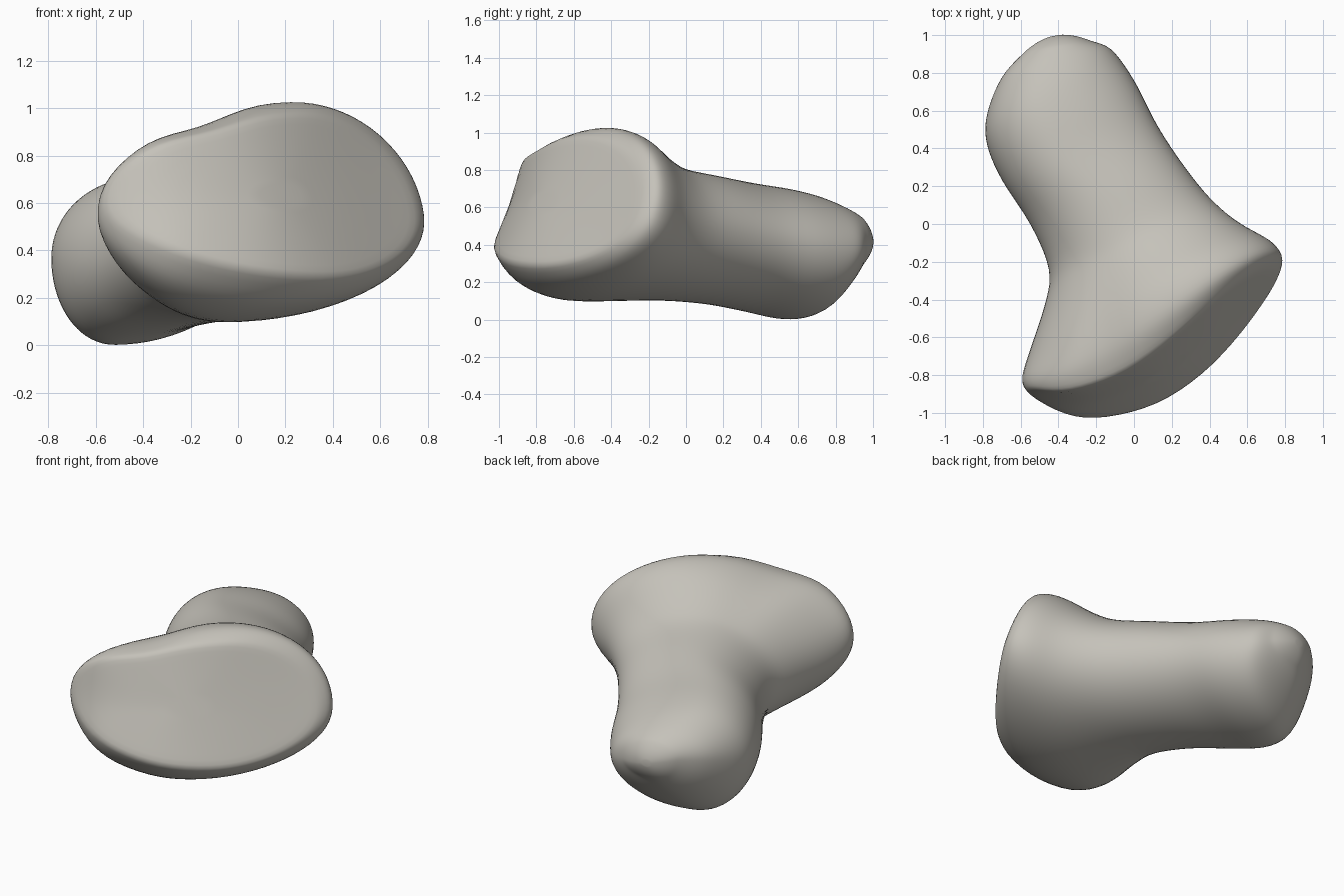
import bpy, bmesh, math
from mathutils import Vector

RING = 72      # points around each section
STEPS = 5      # rings between neighbouring sections
CAP_SCALES = (.95, .88, .78, .65, .5, .35, .2, .08)

old_cube = bpy.data.objects.get("Cube")
if old_cube:
    bpy.data.objects.remove(old_cube, do_unlink=True)

# Sections from the broad front base to the rounded back head:
# right x, y, z | left x, y, z | top u, z | bottom u, z | tilt, bulge, knob
SECTIONS = [
    (-.57, -.88, .60, .75, -.26, .56, .62, .98, .62, .29, -.38, .25, .04),
    (-.61, -.80, .53, .79, -.18, .55, .60, 1.03, .46, .17, -.32, .19, .06),
    (-.57, -.66, .46, .73, -.10, .52, .58, .99, .36, .10, -.25, .09, .05),
    (-.48, -.42, .44, .56, .00, .52, .55, .87, .37, .10, -.15, 0, .02),
    (-.45, -.24, .42, .40, .14, .49, .50, .81, .40, .10, -.05, 0, 0),
    (-.55, .00, .38, .25, .33, .46, .48, .77, .38, .08, 0, 0, 0),
    (-.70, .23, .36, .12, .53, .42, .42, .73, .33, .04, 0, 0, 0),
    (-.78, .42, .36, .02, .73, .38, .40, .70, .33, .00, 0, 0, 0),
    (-.78, .58, .38, -.07, .87, .36, .40, .66, .35, .03, 0, 0, 0),
    (-.70, .78, .43, -.14, .94, .37, .42, .60, .42, .18, 0, 0, 0),
    (-.58, .91, .45, -.23, .97, .39, .45, .55, .45, .29, 0, 0, 0),
]


def spline(a, b, c, d, t):
    """Smooth blend from b to c, using a and d for the slopes."""
    return b + t * (c - a + t * (2 * a - 5 * b + 4 * c - d + t * (3 * (b - c) + d - a))) / 2


def bump(u, middle):
    return math.exp(-((u - middle) / .12) ** 2)


def section_points(s, scale=1, dome=0):
    """Ring of four elliptical quarters on a tilted, bulged surface."""
    rx, ry, rz, lx, ly, lz, top_u, top_z, bot_u, bot_z, tilt, bulge, knob = s
    right, left = Vector((rx, ry, 0)), Vector((lx, ly, 0))
    chord = left - right
    forward = Vector((chord.y, -chord.x, 0)).normalized()
    centre_z = (top_z + bot_z) / 2
    points = []
    for i in range(RING):
        angle = math.tau * i / RING
        across, up = math.cos(angle), math.sin(angle)
        mid_u, mid_z = (top_u, top_z) if up >= 0 else (bot_u, bot_z)
        end_u, end_z = (1, lz) if across >= 0 else (0, rz)
        u = mid_u + (end_u - mid_u) * abs(across)
        z = end_z + (mid_z - end_z) * abs(up)
        # The knob on the right corner stands out, with a dip beside it
        z += knob * max(up, 0) * (.4 * bump(u, .06) - .8 * bump(u, .3))
        # Smaller scales fill the end faces
        u = .5 + (u - .5) * scale
        z = centre_z + (z - centre_z) * scale
        shift = tilt * (z - (lz + rz) / 2) + bulge * 4 * u * (1 - u) * (1.5 - u)
        shift += knob * bump(u, .1) + dome * (1 - scale ** 2)
        points.append(right + chord * u + forward * shift + Vector((0, 0, z)))
    return points


# Front face, lofted body and rounded back end
rings = [section_points(SECTIONS[0], scale, -.01) for scale in reversed(CAP_SCALES)]
last = len(SECTIONS) - 1
for k in range(last):
    four = [SECTIONS[min(max(k + j, 0), last)] for j in (-1, 0, 1, 2)]
    for step in range(STEPS):
        rings.append(section_points([spline(*v, step / STEPS) for v in zip(*four)]))
rings.append(section_points(SECTIONS[last]))
rings += [section_points(SECTIONS[last], scale, -.06) for scale in CAP_SCALES]

# Skin the rings
bm = bmesh.new()
loops = [[bm.verts.new(p) for p in ring] for ring in rings]
for a, b in zip(loops, loops[1:]):
    for i in range(RING):
        j = (i + 1) % RING
        bm.faces.new((a[i], a[j], b[j], b[i]))
bm.faces.new(loops[0])
bm.faces.new(loops[-1][::-1])
bmesh.ops.recalc_face_normals(bm, faces=bm.faces)
mesh = bpy.data.meshes.new("bone_body")
bm.to_mesh(mesh)
bm.free()
mesh.shade_smooth()
bone = bpy.data.objects.new("bone_body", mesh)
bpy.context.collection.objects.link(bone)

# Soften the rims of the two end faces
soften = bone.modifiers.new("soften_rims", "SMOOTH")
soften.factor = .5
soften.iterations = 8

# Warm grey bone colour
grey = bpy.data.materials.new("warm_grey")
grey.use_nodes = True
colour = (.56, .54, .49, 1)
grey.diffuse_color = colour
grey.node_tree.nodes["Principled BSDF"].inputs["Base Color"].default_value = colour
mesh.materials.append(grey)
